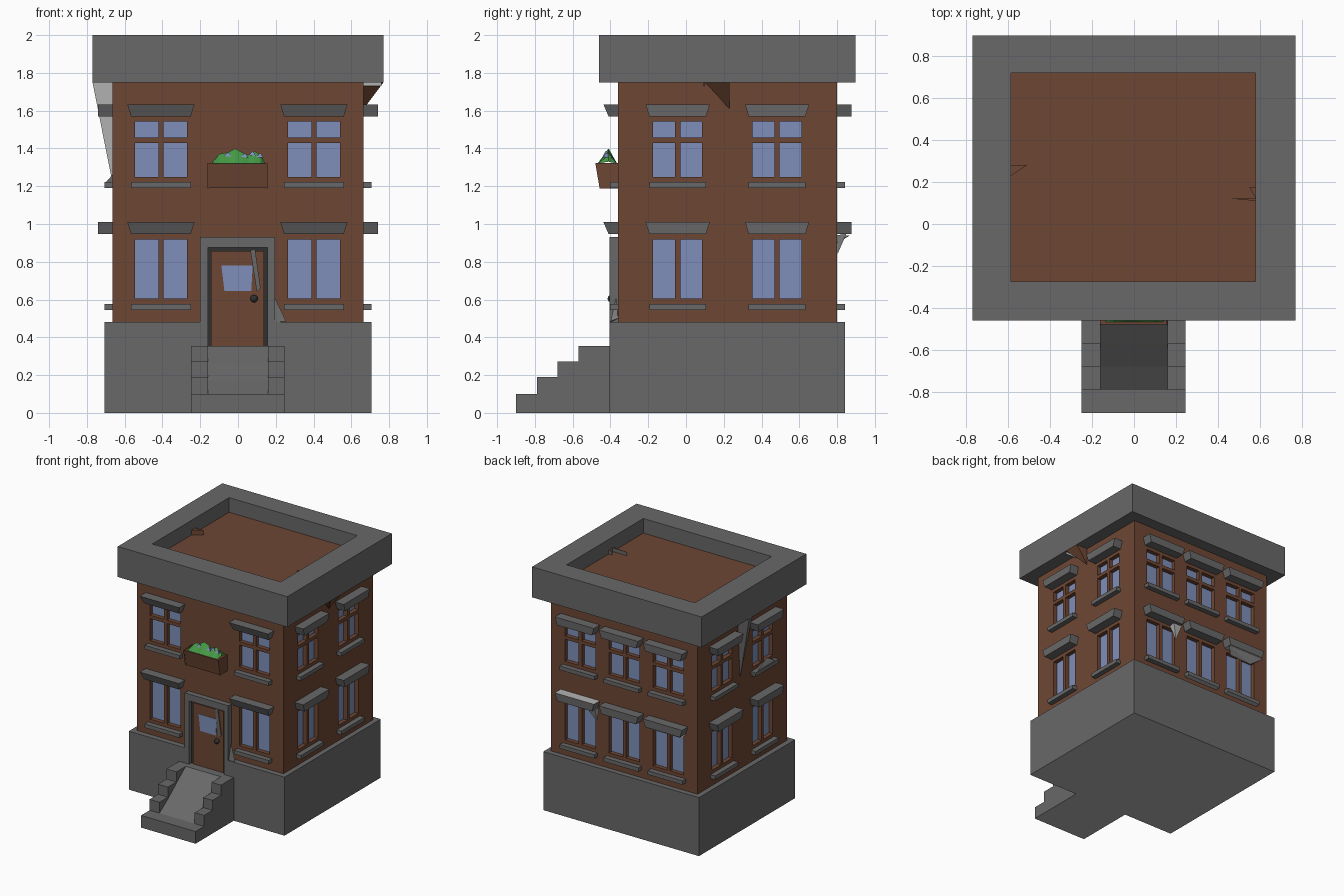
import bpy, bmesh
from mathutils import Vector

if "Cube" in bpy.data.objects:
    bpy.data.objects.remove(bpy.data.objects["Cube"])


def material(name, r, g, b):
    m = bpy.data.materials.new(name)
    m.use_nodes = True
    m.diffuse_color = (r, g, b, 1)
    m.node_tree.nodes["Principled BSDF"].inputs["Base Color"].default_value = (r, g, b, 1)
    return m


STONE = material("grey stone", .14, .14, .14)
PALE = material("pale broken stone", .45, .45, .45)
BRICK = material("brown brick", .155, .062, .034)
GLASS = material("blue glass", .21, .275, .49)
LEAF = material("green leaves", .06, .32, .06)
METAL = material("dark metal", .03, .03, .03)


def finish(name, bm, *mats):
    bmesh.ops.recalc_face_normals(bm, faces=bm.faces)
    me = bpy.data.meshes.new(name)
    bm.to_mesh(me)
    bm.free()
    for m in mats:
        me.materials.append(m)
    ob = bpy.data.objects.new(name, me)
    bpy.context.scene.collection.objects.link(ob)
    return ob


def add_hull(bm, pts):
    """Convex solid around the given points, with flat faces merged."""
    vs = [bm.verts.new(p) for p in pts]
    out = bmesh.ops.convex_hull(bm, input=vs)["geom"]
    edges = [e for e in out if isinstance(e, bmesh.types.BMEdge)]
    bmesh.ops.dissolve_limit(bm, angle_limit=.01, verts=vs, edges=edges)


def hull(name, pts, mat):
    bm = bmesh.new()
    add_hull(bm, pts)
    return finish(name, bm, mat)


def corners(x, y, z):
    return [(a, b, c) for a in x for b in y for c in z]


def box(name, x, y, z, mat):
    return hull(name, corners(x, y, z), mat)


def prism(name, outline, z0, z1, mat):
    return hull(name, [(x, y, z) for x, y in outline for z in (z0, z1)], mat)


def paint(ob, mat, direction, below=9):
    """Give another material to the faces that look in one direction."""
    ob.data.materials.append(mat)
    for p in ob.data.polygons:
        if p.normal.dot(Vector(direction)) > .7 and p.center.z < below:
            p.material_index = len(ob.data.materials) - 1


def carve(ob, solids):
    """Cut the point-set solids out of an object and bake the result."""
    bm = bmesh.new()
    for s in solids:
        add_hull(bm, s)
    cutter = finish("cutter", bm)
    cutter.hide_render = True
    mod = ob.modifiers.new("cut", "BOOLEAN")
    mod.operation, mod.solver, mod.object = "DIFFERENCE", "EXACT", cutter
    bpy.context.view_layer.update()
    dg = bpy.context.evaluated_depsgraph_get()
    me = bpy.data.meshes.new_from_object(ob.evaluated_get(dg))
    ob.modifiers.clear()
    ob.data = me
    bpy.data.objects.remove(cutter)


UP, DOWN = (0, 0, 1), (0, 0, -1)

# Plinth with the doorway notch
plinth = box("plinth", (-.708, .706), (-.405, .843), (0, .48), STONE)
carve(plinth, [corners((-.16, .155), (-.5, -.37), (.355, .6))])
paint(plinth, PALE, DOWN)

# Brick walls, pierced below for the panes
walls = box("walls", (-.665, .665), (-.36, .80), (.45, 1.76), BRICK)

# Roof cap with a sunken brick-coloured floor
cap = box("roof_cap", (-.77, .77), (-.46, .897), (1.75, 2), STONE)
carve(cap, [corners((-.585, .58), (-.275, .72), (1.88, 2.1))])
paint(cap, BRICK, UP, 1.95)

# Each wall maps (along, outward, up) to model space
WALLS = {
    "front": lambda u, d, z: (u, -.36 - d, z),
    "back": lambda u, d, z: (u, .80 + d, z),
    "left": lambda u, d, z: (.665 + d, u, z),
    "right": lambda u, d, z: (-.665 - d, u, z),
}
openings = []


def window(side, c, z0, half, rows, n):
    at = WALLS[side]
    name = f"{side}_window_{n}"

    def place(u, d, z):
        return [at(*p) for p in corners(u, d, z)]

    # panes, split by a mullion and on the upper floor a transom
    for s in (-1, 1):
        for a, b in rows:
            u = sorted((c + s * .014, c + s * half))
            openings.append(place(u, (-.04, .05), (z0 + a, z0 + b)))
    top = z0 + rows[-1][1]
    hull(name + "_glass", place((c - half - .005, c + half + .005), (-.042, -.034),
                                (z0 - .005, top + .005)), GLASS)
    # sill and flared lintel
    w = half + .02
    hull(name + "_sill", place((c - w, c + w), (-.01, .042), (z0 - .06, z0 - .028)), STONE)
    low = .05 if side == "front" else .075
    pts = place((c - w, c + w), (-.01, low), (top + .028, top + .028))
    w += .02
    pts += place((c - w, c + w), (-.01, .077), (top + .091, top + .091))
    hull(name + "_lintel", pts, STONE)


LAYOUT = {"front": ((-.408, .402), .138), "back": ((-.4, 0, .4), .138),
          "left": ((-.044, .482), .13), "right": ((-.044, .482), .13)}
for side, (centres, half) in LAYOUT.items():
    for n, c in enumerate(centres):
        window(side, c, .605, half, [(0, .314)], f"lower_{n}")
        window(side, c, 1.25, half, [(0, .18), (.208, .292)], f"upper_{n}")
carve(walls, openings)

# Broken undersides and tops of the back ledges
for part, direction in (("0_sill", DOWN), ("1_sill", DOWN), ("0_lintel", DOWN), ("2_lintel", UP)):
    paint(bpy.data.objects["back_window_lower_" + part], PALE, direction)

# Front steps: stepped cheeks with a worn middle
STEPS = [(-.9, 0), (-.9, .1), (-.79, .1), (-.79, .19), (-.68, .19), (-.68, .272),
         (-.57, .272), (-.57, .355), (-.4, .355), (-.4, 0)]
WORN = [(-.9, 0), (-.9, .1), (-.79, .1), (-.68, .175), (-.57, .262), (-.45, .355),
        (-.4, .355), (-.4, 0)]


def extrude_profile(name, profile, x0, x1):
    bm = bmesh.new()
    f = bm.faces.new([bm.verts.new((x0, y, z)) for y, z in profile])
    new = bmesh.ops.extrude_face_region(bm, geom=[f])["geom"]
    bmesh.ops.translate(bm, vec=(x1 - x0, 0, 0),
                        verts=[v for v in new if isinstance(v, bmesh.types.BMVert)])
    bm.faces.ensure_lookup_table()
    paint(finish(name, bm, STONE), PALE, DOWN)


extrude_profile("step_cheek_right", STEPS, -.25, -.16)
extrude_profile("step_cheek_left", STEPS, .16, .245)
extrude_profile("worn_steps", WORN, -.16, .16)

# Door, surround and knob
box("door_jamb_right", (-.2, -.16), (-.405, -.35), (.48, .93), STONE)
box("door_jamb_left", (.155, .195), (-.405, -.35), (.48, .93), STONE)
box("door_head", (-.16, .155), (-.405, -.35), (.875, .93), STONE)
box("door_gap", (-.16, .155), (-.374, -.355), (.355, .875), METAL)
box("door", (-.142, .138), (-.384, -.36), (.355, .858), BRICK)
hull("door_glass", [(x, y, z) for y in (-.387, -.38) for x, z in
     ((-.088, .78), (.078, .78), (.07, .645), (-.072, .645))], GLASS)
hull("door_split", [(x, y, z) for y in (-.392, -.38) for x, z in
     ((.065, .86), (.09, .87), (.12, .66), (.1, .64))], STONE)
bm = bmesh.new()
bmesh.ops.create_uvsphere(bm, u_segments=12, v_segments=8, radius=.02)
bmesh.ops.translate(bm, verts=bm.verts, vec=(.085, -.395, .605))
for f in bm.faces:
    f.smooth = True
finish("door_knob", bm, METAL)

# Flower box with thin end boards
hull("flower_box", corners((-.155, .15), (-.36, -.455), (1.19, 1.19))
     + corners((-.155, .15), (-.36, -.478), (1.32, 1.32)), BRICK)
for x in (-.157, .152):
    hull("flower_box_end", corners((x - .004, x + .004), (-.355, -.457), (1.188, 1.188))
         + corners((x - .004, x + .004), (-.355, -.48), (1.322, 1.322)), BRICK)

# Jagged leaves: a folded strip with a ridge
RIDGE = [(-.135, .01), (-.1, .05), (-.05, .06), (-.015, .08), (.02, .06), (.055, .045),
         (.09, .065), (.12, .045), (.14, .01)]
bm = bmesh.new()
strips = [[bm.verts.new((x, y, 1.32 + (h if y == -.41 else 0))) for x, h in RIDGE]
          for y in (-.468, -.41, -.365)]
for a, b in zip(strips, strips[1:]):
    for i in range(len(RIDGE) - 1):
        bm.faces.new((a[i], a[i + 1], b[i + 1], b[i]))
finish("leaves", bm, LEAF)

# Faceted flowers among the leaves
for x, z in ((-.055, 1.36), (.035, 1.355), (.075, 1.365), (.115, 1.355)):
    hull("flower", [(x - .02, -.435, z), (x + .02, -.44, z - .005), (x + .004, -.425, z + .022),
                    (x, -.39, z)], GLASS)

# Broken masonry on the walls
hull("brick_wedge_left", [(.66, .1, 1.75), (.77, .1, 1.75), (.77, .23, 1.75),
                          (.66, .23, 1.75), (.665, .23, 1.61)], BRICK)
prism("wedge_chip", [(.66, .09), (.76, .09), (.66, .098)], 1.73, 1.75, PALE)
shard = hull("stone_shard_right", [(-.66, .24, 1.75), (-.77, .24, 1.75), (-.77, .28, 1.75),
                                   (-.66, .28, 1.75), (-.665, .25, 1.22)], STONE)
paint(shard, PALE, (0, -1, 0))
hull("broken_lintel_underside", [(-.57, .87, .94), (-.23, .87, .94), (-.3, .8, .91),
                                 (-.5, .8, .9), (-.56, .8, .94)], PALE)
hull("hanging_lintel_chip", [(.23, .85, .95), (.31, .85, .95), (.25, .802, .84),
                             (.23, .8, .94), (.31, .8, .94)], PALE)
hull("sill_shard_right", [(-.66, -.18, 1.19), (-.705, -.17, 1.215), (-.705, .1, 1.215),
                          (-.66, .12, 1.19), (-.665, -.1, 1.26)], STONE)
chip = hull("door_side_shard", [(.195, -.37, .61), (.195, -.4, .48), (.255, -.4, .485),
                                (.21, -.36, .5)], STONE)
paint(chip, PALE, (1, 0, .3))

# Raised fragments on the roof floor
prism("roof_fragment_right", [(-.585, .28), (-.51, .28), (-.585, .23)], 1.875, 1.92, BRICK)
for outline in ([(.58, .11), (.45, .122), (.58, .122)], [(.58, .122), (.55, .175), (.58, .175)]):
    fragment = prism("roof_fragment_left", outline, 1.875, 1.91, STONE)
    paint(fragment, BRICK, UP)
